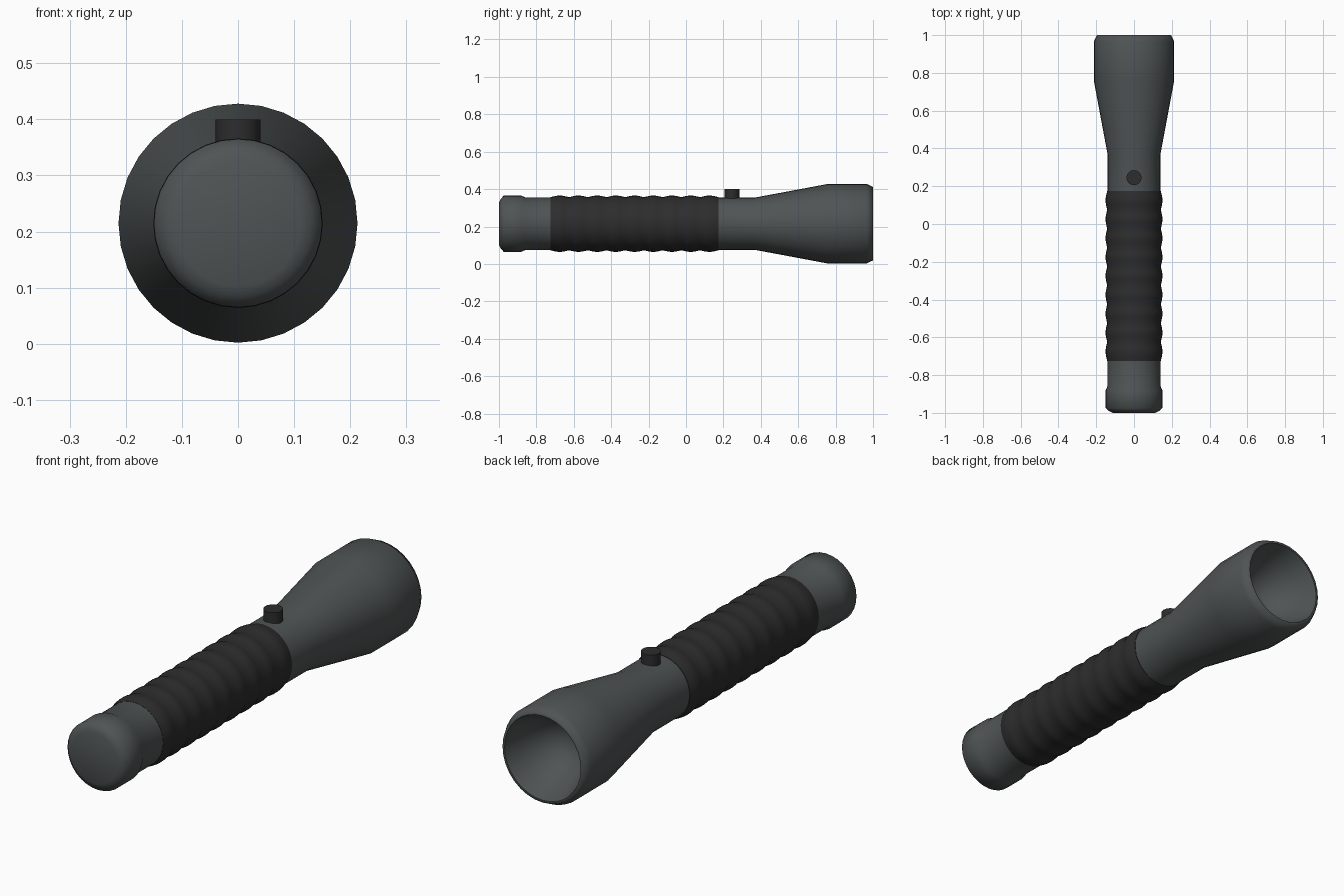
import bpy, bmesh, math

if "Cube" in bpy.data.objects:
    bpy.data.objects.remove(bpy.data.objects["Cube"])

AXIS_Z = 0.215   # height of the long axis
SIDES = 32


def material(name, rgb):
    m = bpy.data.materials.new(name)
    m.diffuse_color = (*rgb, 1)
    m.use_nodes = True
    m.node_tree.nodes["Principled BSDF"].inputs["Base Color"].default_value = m.diffuse_color
    return m


grey = material("slate grey metal", (0.078, 0.088, 0.089))
black = material("black rubber", (0.026, 0.026, 0.026))


def finish(name, bm, mat, angle):
    bmesh.ops.recalc_face_normals(bm, faces=bm.faces)
    me = bpy.data.meshes.new(name)
    bm.to_mesh(me)
    bm.free()
    ob = bpy.data.objects.new(name, me)
    bpy.context.collection.objects.link(ob)
    me.materials.append(mat)
    bpy.ops.object.select_all(action='DESELECT')
    ob.select_set(True)
    bpy.context.view_layer.objects.active = ob
    bpy.ops.object.shade_smooth_by_angle(angle=math.radians(angle))
    return ob


def lathe(name, profile, mat, angle=65):
    """Spin (y, radius) points about the long axis and cap both ends."""
    bm = bmesh.new()
    rings = []
    for y, r in profile:
        rings.append([bm.verts.new((r * math.sin(a), y, AXIS_Z + r * math.cos(a)))
                      for a in (2 * math.pi * i / SIDES for i in range(SIDES))])
    for p, q in zip(rings, rings[1:]):
        for i in range(SIDES):
            j = (i + 1) % SIDES
            bm.faces.new((p[i], p[j], q[j], q[i]))
    bm.faces.new(rings[0])
    bm.faces.new(rings[-1])
    return finish(name, bm, mat, angle)


# Rounded tail cap and the short tube ahead of it
lathe("tail_cap", [(-1.0, 0.112), (-0.992, 0.13), (-0.975, 0.15), (-0.88, 0.15),
                   (-0.86, 0.141), (-0.71, 0.141)], grey)

# Ribbed rubber grip: nine rounded ridges
START, STEP, RIDGES = -0.725, 0.1, 9
grip = [(START, 0.135)]
for k in range(RIDGES):
    for t, r in ((0.0, 0.142), (0.3, 0.149), (0.5, 0.151), (0.7, 0.149)):
        grip.append((START + (k + t) * STEP, r))
grip += [(START + RIDGES * STEP, 0.142), (START + RIDGES * STEP, 0.135)]
lathe("grip", grip, black)

# Neck, flared head, rim and hollow reflector bowl
lathe("head", [(0.16, 0.14), (0.37, 0.14), (0.76, 0.213), (0.965, 0.213),
               (1.0, 0.196), (1.0, 0.186), (0.975, 0.178), (0.92, 0.16),
               (0.85, 0.125), (0.80, 0.08), (0.78, 0.03)], grey)

# Round switch button on top
bm = bmesh.new()
bmesh.ops.create_cone(bm, cap_ends=True, segments=16, radius1=0.04, radius2=0.04, depth=0.08)
bmesh.ops.translate(bm, verts=bm.verts, vec=(0, 0.245, 0.36))
finish("switch_button", bm, black, 30)
